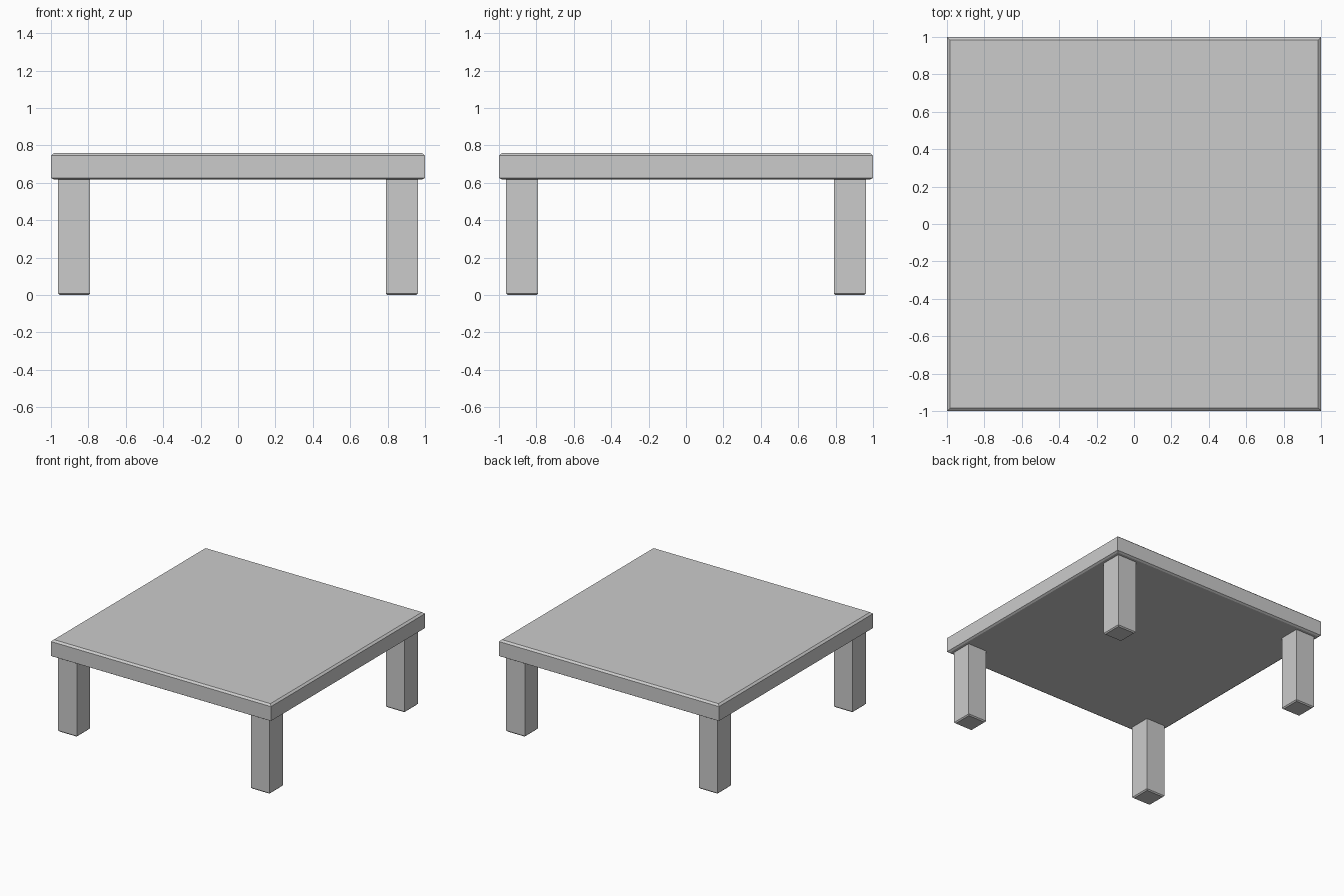
import bpy, bmesh

if "Cube" in bpy.data.objects:
    bpy.data.objects.remove(bpy.data.objects["Cube"])


def block(name, cx, cy, rings):
    """Square block lofted through (half_width, z) rings."""
    bm = bmesh.new()
    loops = []
    for h, z in rings:
        loops.append([bm.verts.new((cx + sx * h, cy + sy * h, z))
                      for sx, sy in ((-1, -1), (1, -1), (1, 1), (-1, 1))])
    for a, b in zip(loops, loops[1:]):
        for i in range(4):
            j = (i + 1) % 4
            bm.faces.new((a[i], a[j], b[j], b[i]))
    bm.faces.new(loops[0][::-1])
    bm.faces.new(loops[-1])
    mesh = bpy.data.meshes.new(name)
    bm.to_mesh(mesh)
    bm.free()
    obj = bpy.data.objects.new(name, mesh)
    bpy.context.collection.objects.link(obj)
    return obj


# Tabletop slab with chamfered top and bottom rims
block("tabletop", 0, 0,
      [(0.985, 0.618), (1.0, 0.627), (1.0, 0.745), (0.984, 0.759)])

# Four legs, chamfered at the foot and set in from the corners
for side, sx in (("left", -1), ("right", 1)):
    for end, sy in (("front", -1), ("back", 1)):
        block(f"{end}_{side}_leg", sx * 0.876, sy * 0.876,
              [(0.077, 0.0), (0.086, 0.009), (0.086, 0.618)])
